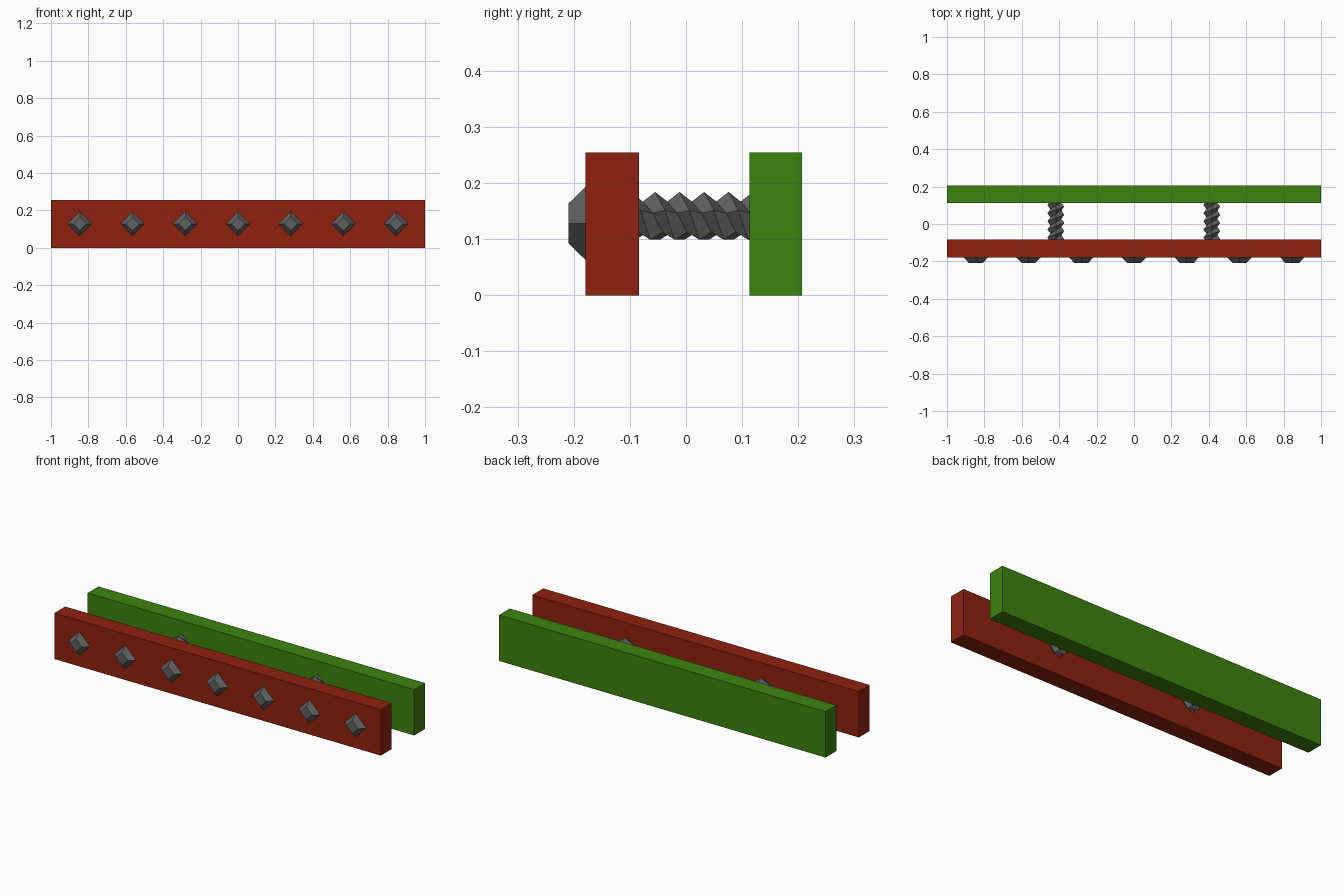
import bpy, bmesh, math

if "Cube" in bpy.data.objects:
    bpy.data.objects.remove(bpy.data.objects["Cube"])


def material(name, rgb):
    m = bpy.data.materials.new(name)
    m.diffuse_color = (*rgb, 1)
    m.use_nodes = True
    m.node_tree.nodes["Principled BSDF"].inputs["Base Color"].default_value = m.diffuse_color
    return m


RED = material("red_paint", (0.275, 0.0155, 0.0045))
GREEN = material("green_paint", (0.047, 0.228, 0.0045))
METAL = material("dark_metal", (0.115, 0.115, 0.115))


def add_object(name, bm, mat):
    bmesh.ops.recalc_face_normals(bm, faces=bm.faces)
    me = bpy.data.meshes.new(name)
    bm.to_mesh(me)
    bm.free()
    me.materials.append(mat)
    ob = bpy.data.objects.new(name, me)
    bpy.context.collection.objects.link(ob)
    return ob


def board(name, y0, y1, mat):
    bm = bmesh.new()
    bmesh.ops.create_cube(bm, size=1)
    for v in bm.verts:
        v.co = (v.co.x * 2, y0 if v.co.y < 0 else y1, 0 if v.co.z < 0 else 0.254)
    add_object(name, bm, mat)


# Two parallel boards
board("front_board", -0.179, -0.084, RED)
board("back_board", 0.113, 0.207, GREEN)


# Four-sided studs with a flat top, set corner-up on the front board
def stud(name, x, z):
    bm = bmesh.new()
    rings = []
    for y, r in ((-0.177, 0.067), (-0.209, 0.036)):
        rings.append([bm.verts.new((x + r * math.cos(k * math.pi / 2), y,
                                    z + r * math.sin(k * math.pi / 2))) for k in range(4)])
    bm.faces.new(rings[1])
    bm.faces.new(rings[0])
    for k in range(4):
        n = (k + 1) % 4
        bm.faces.new((rings[0][k], rings[0][n], rings[1][n], rings[1][k]))
    add_object(name, bm, METAL)


for i in range(7):
    stud(f"stud_{i + 1}", (i - 3) * 0.282, 0.128)


# Five-sided threaded springs joining the boards (two-start helix)
def spring(name, x, z=0.137, outer=0.047, inner=0.030, pitch=0.0436):
    bm = bmesh.new()
    rows = 28
    cols = []
    for k in range(5):
        a = math.pi / 2 - k * math.tau / 5
        col = []
        for j in range(rows):
            r = outer if j % 2 == 0 else inner
            y = -0.055 + pitch * (0.5 * (j - 10) + 0.4 * k)
            col.append(bm.verts.new((x + r * math.cos(a), y, z + r * math.sin(a))))
        cols.append(col)
    for k in range(5):
        shift = 4 if k == 4 else 0      # last column meets the first two pitches on
        nxt = cols[(k + 1) % 5]
        for j in range(rows - 1 - shift):
            bm.faces.new((cols[k][j], cols[k][j + 1],
                          nxt[j + 1 + shift], nxt[j + shift]))
    # Trim the ends inside the boards
    for y, d in ((-0.1, -1), (0.13, 1)):
        bmesh.ops.bisect_plane(bm, geom=bm.verts[:] + bm.edges[:] + bm.faces[:],
                               plane_co=(0, y, 0), plane_no=(0, d, 0), clear_outer=True)
    bmesh.ops.holes_fill(bm, edges=[e for e in bm.edges if e.is_boundary], sides=0)
    add_object(name, bm, METAL)


spring("left_spring", -0.418)
spring("right_spring", 0.416)
